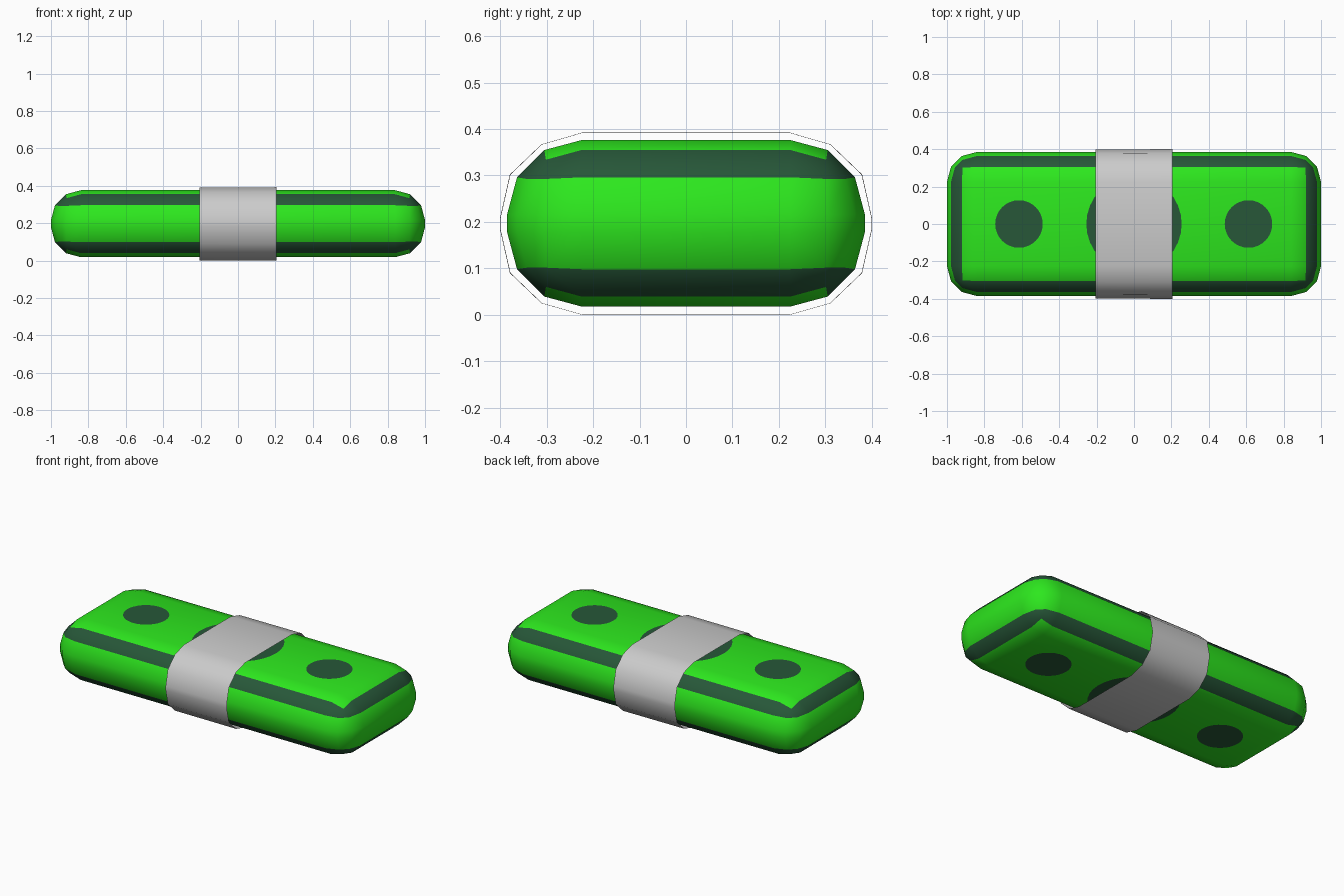
import bpy, bmesh
from mathutils import Matrix, Vector

if "Cube" in bpy.data.objects:
    bpy.data.objects.remove(bpy.data.objects["Cube"])

MID = 0.197      # mid height of the bundle
HALF = (1.0, 0.385, 0.179)


def material(name, rgb):
    m = bpy.data.materials.new(name)
    m.diffuse_color = (*rgb, 1)
    m.use_nodes = True
    m.node_tree.nodes["Principled BSDF"].inputs["Base Color"].default_value = m.diffuse_color
    return m


def make(name, bm, *mats):
    me = bpy.data.meshes.new(name)
    bm.to_mesh(me)
    bm.free()
    ob = bpy.data.objects.new(name, me)
    bpy.context.collection.objects.link(ob)
    for m in mats:
        me.materials.append(m)
    return ob


green = material("green", (0.026, 0.8, 0.013))
dark = material("dark_green", (0.02, 0.095, 0.04))

# Bundle: rounded block, the middle bevel strips form the dark borders
bm = bmesh.new()
bmesh.ops.create_cube(bm, size=2)
bmesh.ops.transform(bm, verts=bm.verts,
                    matrix=Matrix.Translation((0, 0, MID)) @ Matrix.Diagonal((*HALF, 1)))
bmesh.ops.bevel(bm, geom=bm.edges[:], offset=0.16, segments=3, profile=0.5,
                affect='EDGES')
bm.normal_update()
for f in bm.faces:
    f.smooth = True
    f.material_index = int(0.4 < abs(f.normal.z) < 0.8)
make("bundle", bm, green, dark)

# Round marks: flat discs lying on the top and bottom faces, kept to the flat area
for name, x, r in (("left_spot", -0.615, 0.127), ("centre_spot", 0, 0.255),
                   ("right_spot", 0.612, 0.127)):
    bm = bmesh.new()
    for side in (1, -1):
        bmesh.ops.create_circle(bm, cap_ends=True, segments=32, radius=r,
                                matrix=Matrix.Translation((x, 0, MID + side * (HALF[2] + 0.001))))
    for v in bm.verts:
        v.co.y = max(-0.224, min(0.224, v.co.y))
    bmesh.ops.remove_doubles(bm, verts=bm.verts, dist=0.0001)
    bm.normal_update()
    for f in bm.faces:
        if f.normal.z * (f.calc_center_median().z - MID) < 0:
            f.normal_flip()
    make(name, bm, dark)

# Paper band: open sleeve around the middle, very slightly tapered
quarter = [(0.40, 0.013), (0.379, 0.106), (0.311, 0.171), (0.224, 0.196)]
loop = (quarter + [(-y, z) for y, z in reversed(quarter)]
        + [(-y, -z) for y, z in quarter] + [(y, -z) for y, z in reversed(quarter)])
bm = bmesh.new()
rings = [[bm.verts.new((x, y * s, z * s + MID)) for y, z in loop]
         for x, s in ((-0.205, 0.997), (0.205, 1.0))]
n = len(loop)
for i in range(n):
    j = (i + 1) % n
    f = bm.faces.new((rings[0][i], rings[1][i], rings[1][j], rings[0][j]))
    f.smooth = True
bm.normal_update()
if sum(f.normal.dot(f.calc_center_median() - Vector((0, 0, MID))) for f in bm.faces) < 0:
    bmesh.ops.reverse_faces(bm, faces=bm.faces)
for v in bm.verts:
    v.co.z -= 0.001
make("paper_band", bm)
